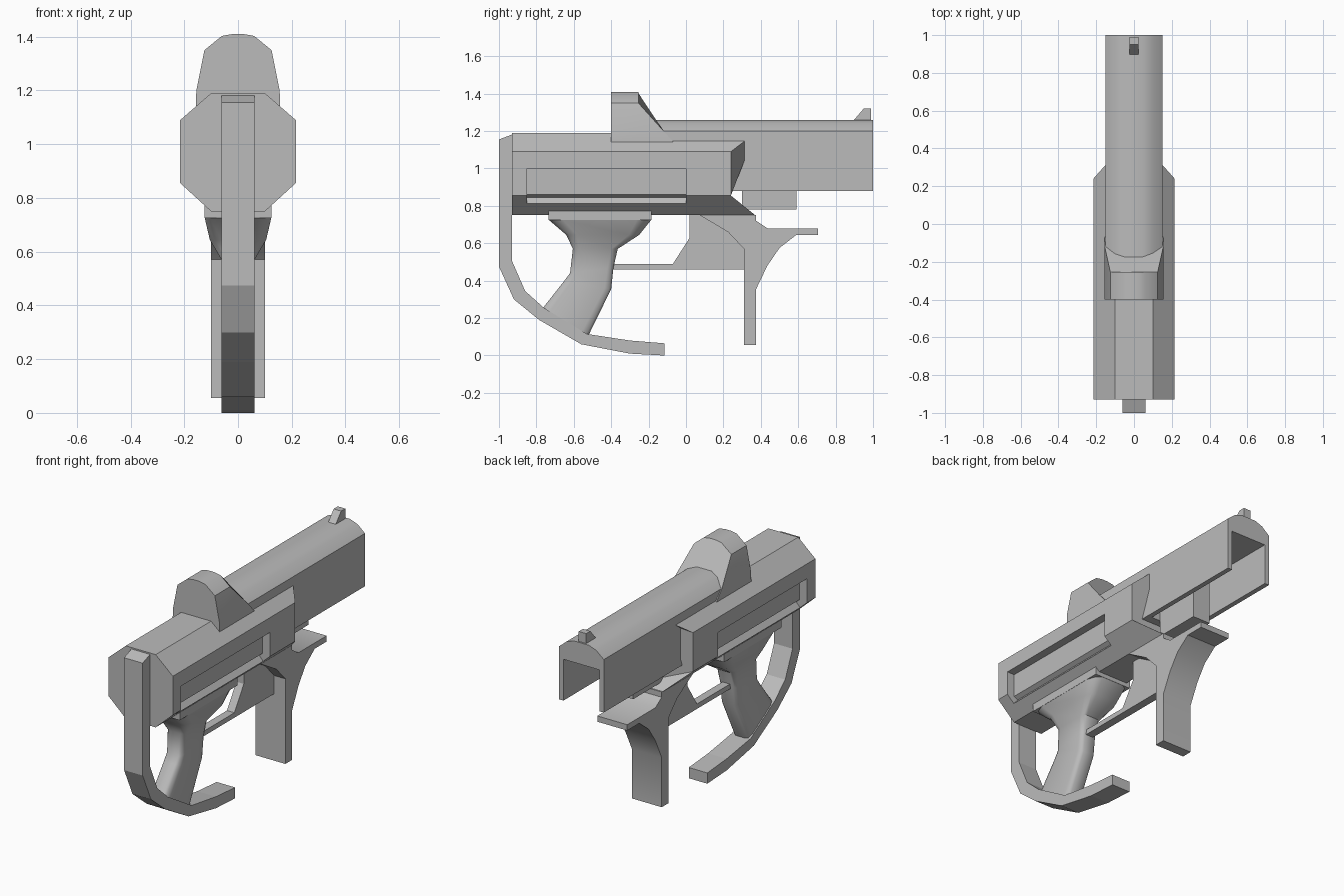
import bpy
import bmesh
import math

old = bpy.data.objects.get("Cube")
if old:
    bpy.data.objects.remove(old)

grey = bpy.data.materials.new("plain grey")
grey.use_nodes = True
colour = (0.5, 0.5, 0.5, 1)
grey.diffuse_color = colour
grey.node_tree.nodes["Principled BSDF"].inputs["Base Color"].default_value = colour


def loft(name, rings, smooth=0):
    """Skin a list of equal-length rings and cap both ends."""
    bm = bmesh.new()
    rows = [[bm.verts.new(p) for p in ring] for ring in rings]
    n = len(rows[0])
    for a, b in zip(rows, rows[1:]):
        for i in range(n):
            j = (i + 1) % n
            bm.faces.new((a[i], a[j], b[j], b[i]))
    bm.faces.new(rows[0])
    bm.faces.new(rows[-1])
    bmesh.ops.recalc_face_normals(bm, faces=bm.faces[:])
    mesh = bpy.data.meshes.new(name)
    bm.to_mesh(mesh)
    bm.free()
    ob = bpy.data.objects.new(name, mesh)
    bpy.context.collection.objects.link(ob)
    mesh.materials.append(grey)
    if smooth:
        bpy.ops.object.select_all(action='DESELECT')
        ob.select_set(True)
        bpy.context.view_layer.objects.active = ob
        bpy.ops.object.shade_smooth_by_angle(angle=math.radians(smooth))
    return ob


def side_plate(name, profile, half, smooth=0):
    """Extrude a (y, z) outline across x."""
    return loft(name, [[(x, y, z) for y, z in profile] for x in (-half, half)], smooth)


def mirrored(half):
    return half + [(-x, z) for x, z in reversed(half)]


def long_bar(name, section, start, end, smooth=0):
    """Extrude an (x, z) section along y; end may be a rule of (x, z)."""
    rule = end if callable(end) else lambda x, z: end
    return loft(name, [[(x, start, z) for x, z in section],
                       [(x, rule(x, z), z) for x, z in section]], smooth)


def cut(ob, cutter):
    mod = ob.modifiers.new("cut", 'BOOLEAN')
    mod.object = cutter
    mod.solver = 'EXACT'
    cutter.hide_render = True
    cutter.hide_set(True)


# Octagonal body with its rear corners cut back at an angle
body = long_bar("body", mirrored([(0.10, 0.75), (0.215, 0.855), (0.215, 1.09), (0.10, 1.19)]),
                -0.93, lambda x, z: 0.24 + 1.13 * (0.215 - abs(x)))

# Recessed slot on each side of the body
slot = [(0.3, 1.0), (0.165, 1.0), (0.165, 0.86), (0.14, 0.845), (0.17, 0.81), (0.3, 0.81)]
for side, word in ((1, "left"), (-1, "right")):
    cut(body, long_bar(word + "_slot_cutter", [(side * x, z) for x, z in slot], -0.85, 0.0))

# Upper slide, hollow underneath behind the body
slide = long_bar("slide", mirrored([(0.15, 0.88), (0.15, 1.20), (0.10, 1.242), (0.05, 1.26)]),
                 -0.4, 1.0, 30)
cut(slide, long_bar("slide_channel_cutter",
                    mirrored([(0.12, 0.8), (0.12, 1.13)]), 0.3, 1.1))

# Rear hump with a sloped back
long_bar("sight_hump", mirrored([(0.157, 1.14), (0.155, 1.20), (0.125, 1.35), (0.06, 1.403),
                                 (0.02, 1.41)]), -0.4,
         lambda x, z: -0.255 if z >= 1.35 else -0.12 - 0.9 * (z - 1.20), 30)

# Small sight and block below the slide
side_plate("end_sight", [(0.89, 1.25), (0.95, 1.32), (0.99, 1.32), (0.99, 1.25)], 0.025)
side_plate("under_block", [(0.3, 0.78), (0.59, 0.78), (0.59, 1.135), (0.3, 1.135)], 0.06)

# Curved guard strap running down the front and under the grip
side_plate("guard_strap", [
    (-0.92, 1.185), (-1, 1.155), (-1, 0.475), (-0.92, 0.30), (-0.785, 0.19), (-0.56, 0.06),
    (-0.30, 0.01), (-0.115, 0), (-0.115, 0.065), (-0.30, 0.08), (-0.53, 0.115),
    (-0.76, 0.255), (-0.86, 0.345), (-0.93, 0.505), (-0.93, 0.9), (-0.92, 0.9)], 0.062)

# Grip plate and rounded grip, each section given by its front, back and half width
side_plate("grip_plate", [(-0.735, 0.725), (-0.185, 0.725), (-0.185, 0.78), (-0.735, 0.78)], 0.125)
sections = [((-0.735, 0.726), (-0.185, 0.726), 0.124), ((-0.64, 0.645), (-0.25, 0.645), 0.105),
            ((-0.605, 0.57), (-0.365, 0.57), 0.062), ((-0.62, 0.44), (-0.388, 0.47), 0.055),
            ((-0.65, 0.40), (-0.40, 0.355), 0.055), ((-0.78, 0.235), (-0.53, 0.09), 0.055)]
outline = [(0, 0.6), (0.04, 0.85), (0.14, 1), (0.86, 1), (0.96, 0.85), (1, 0.6)]
outline = outline + [(t, -w) for t, w in reversed(outline)]
loft("grip", [[(w * half, f[0] + t * (b[0] - f[0]), f[1] + t * (b[1] - f[1]))
               for t, w in outline] for f, b, half in sections], 40)

# Thin trigger guard
side_plate("trigger_guard", [(-0.40, 0.46), (0.33, 0.46), (0.33, 0.77), (0.02, 0.77),
                             (0.02, 0.63), (-0.07, 0.49), (-0.40, 0.49)], 0.025)

# Wide rear leg with its flared shelf
side_plate("rear_leg", [
    (0.07, 0.752), (0.225, 0.66), (0.31, 0.57), (0.31, 0.055), (0.375, 0.055), (0.375, 0.355),
    (0.435, 0.48), (0.50, 0.575), (0.59, 0.645), (0.705, 0.645), (0.705, 0.68),
    (0.435, 0.68), (0.375, 0.72), (0.375, 0.752)], 0.10, 35)
